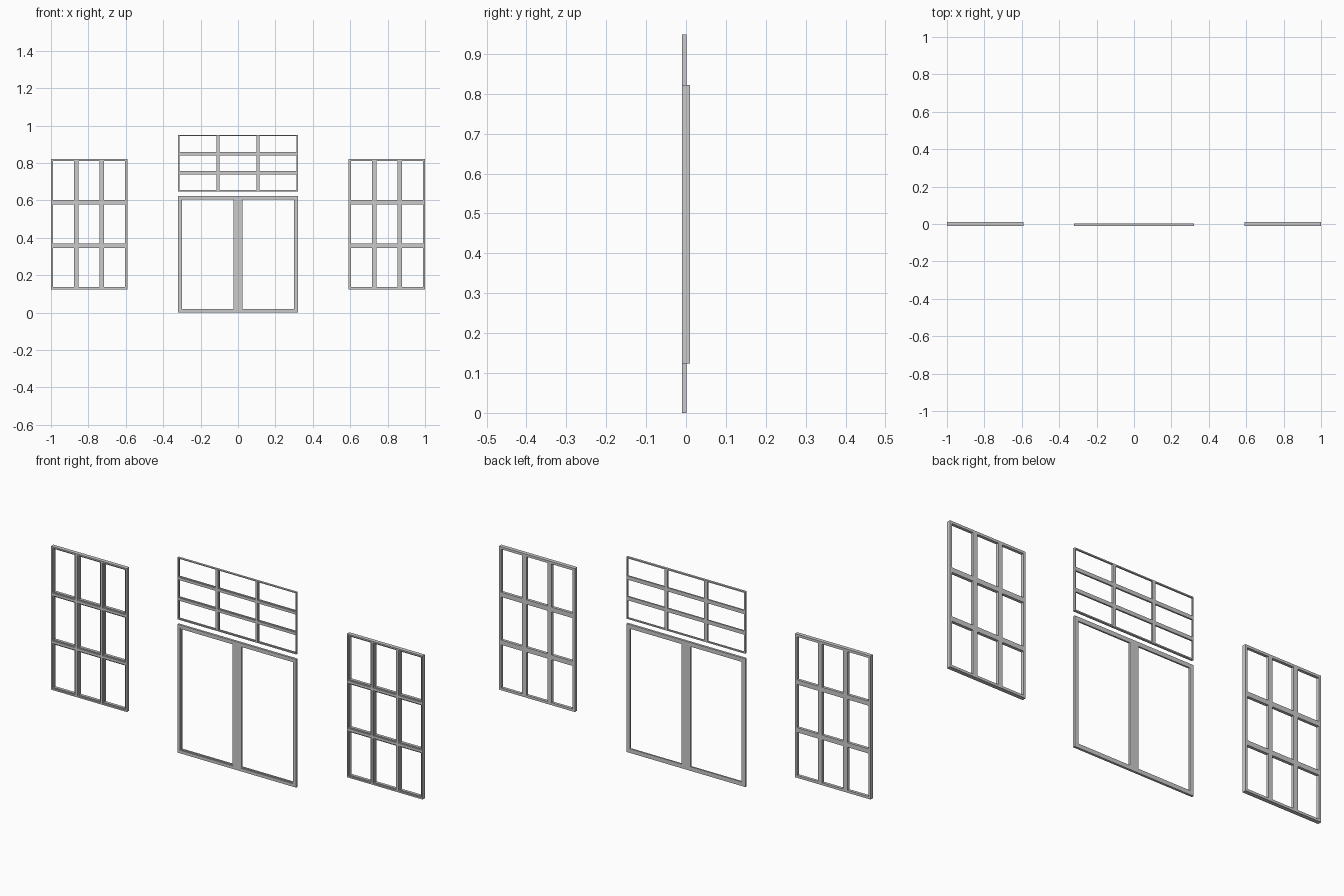
import bpy, bmesh

if "Cube" in bpy.data.objects:
    bpy.data.objects.remove(bpy.data.objects["Cube"])


def openings(lo, hi, count, edge, bar):
    """Clear spans between the outer edges and equal bars."""
    step = (hi - lo) / count
    return [(lo + i * step + (edge if i == 0 else bar / 2),
             lo + (i + 1) * step - (edge if i == count - 1 else bar / 2))
            for i in range(count)]


def lattice(name, x, z, y, cols, rows, edge, bar, lip, depth):
    """Window frame: a grid of openings, each with a shallow rebate on the front."""
    xo = openings(*x, cols, edge, bar)
    zo = openings(*z, rows, edge, bar)

    def cuts(span, gaps):
        c = set(span)
        for a, b in gaps:
            c |= {a - lip, a, b, b + lip}
        return sorted(c)

    xs, zs = cuts(x, xo), cuts(z, zo)
    ys = [y[0], y[0] + depth, y[1]]

    def inside(v, gaps, grow):
        return any(a - grow < v < b + grow for a, b in gaps)

    def solid(i, j, k):
        if not (0 <= i < len(xs) - 1 and 0 <= j < len(ys) - 1 and 0 <= k < len(zs) - 1):
            return False
        cx, cz = (xs[i] + xs[i + 1]) / 2, (zs[k] + zs[k + 1]) / 2
        grow = lip if j == 0 else 0
        return not (inside(cx, xo, grow) and inside(cz, zo, grow))

    # Emit only the outer faces, so the frame is one closed shell
    bm = bmesh.new()
    grid = (xs, ys, zs)
    for i in range(len(xs) - 1):
        for j in range(len(ys) - 1):
            for k in range(len(zs) - 1):
                if not solid(i, j, k):
                    continue
                for axis in range(3):
                    for side in (0, 1):
                        n = [i, j, k]
                        n[axis] += 2 * side - 1
                        if solid(*n):
                            continue
                        u, w = (axis + 1) % 3, (axis + 2) % 3
                        vs = []
                        for du, dw in ((0, 0), (1, 0), (1, 1), (0, 1)):
                            p = [i, j, k]
                            p[axis] += side
                            p[u] += du
                            p[w] += dw
                            vs.append(bm.verts.new([grid[a][p[a]] for a in range(3)]))
                        bm.faces.new(vs if side else vs[::-1])
    bmesh.ops.remove_doubles(bm, verts=bm.verts, dist=1e-5)
    bmesh.ops.recalc_face_normals(bm, faces=bm.faces)
    me = bpy.data.meshes.new(name)
    bm.to_mesh(me)
    bm.free()
    ob = bpy.data.objects.new(name, me)
    bpy.context.collection.objects.link(ob)
    return ob


# Large two-pane central window
lattice("center_window_frame", (-0.32, 0.32), (0.0, 0.624), (-0.0095, 0.0015),
        2, 1, 0.020, 0.048, 0.005, 0.003)

# Nine-pane transom above it
lattice("transom_frame", (-0.32, 0.32), (0.648, 0.949), (-0.0095, 0.0015),
        3, 3, 0.006, 0.018, 0.003, 0.003)

# Nine-pane side windows
for name, x in (("left_window_frame", (-1.0, -0.592)), ("right_window_frame", (0.592, 1.0))):
    lattice(name, x, (0.124, 0.822), (-0.0095, 0.0095),
            3, 3, 0.012, 0.023, 0.005, 0.005)
